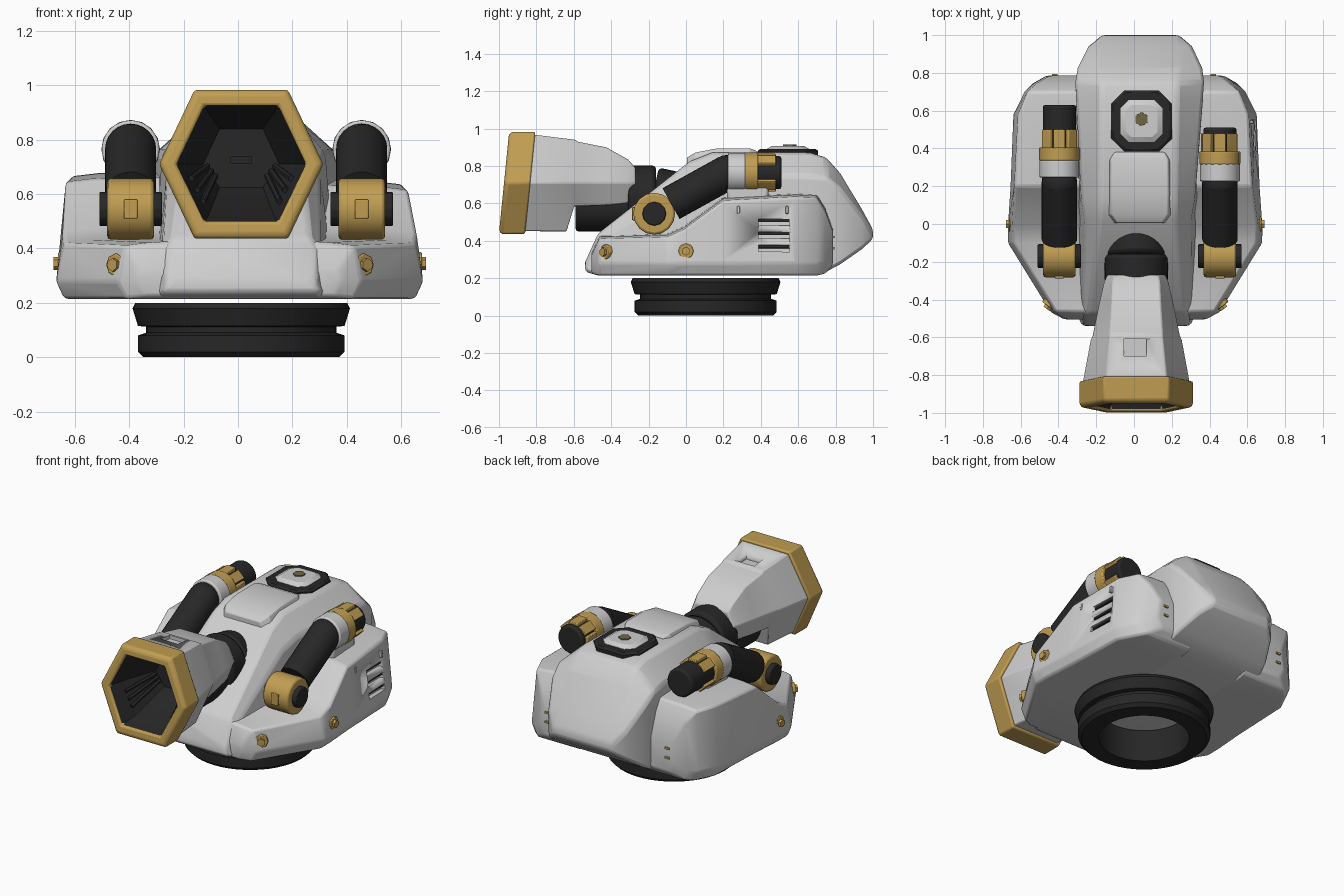
import bpy, bmesh, math
from mathutils import Vector, Matrix

if "Cube" in bpy.data.objects:
    bpy.data.objects.remove(bpy.data.objects["Cube"])

def material(name, rgb):
    m = bpy.data.materials.new(name)
    m.diffuse_color = (*rgb, 1)
    m.use_nodes = True
    m.node_tree.nodes["Principled BSDF"].inputs["Base Color"].default_value = m.diffuse_color
    return m

WHITE = material("light grey armour", (0.62, 0.62, 0.62))
BLACK = material("black metal", (0.02, 0.02, 0.021))
GOLD = material("gold trim", (0.53, 0.34, 0.085))
BRONZE = material("dark bronze", (0.16, 0.13, 0.06))

def finish(name, bm, mat, bevel=0, segs=2):
    bmesh.ops.recalc_face_normals(bm, faces=bm.faces)
    me = bpy.data.meshes.new(name)
    bm.to_mesh(me)
    bm.free()
    me.materials.append(mat)
    me.polygons.foreach_set("use_smooth", [True] * len(me.polygons))
    me.set_sharp_from_angle(angle=math.radians(30))
    ob = bpy.data.objects.new(name, me)
    bpy.context.collection.objects.link(ob)
    if bevel:
        b = ob.modifiers.new("bevel", 'BEVEL')
        b.width, b.segments, b.limit_method = bevel, segs, 'ANGLE'
        b.angle_limit = math.radians(25)
    return ob

def loft(name, rings, mat, bevel=0, caps=(True, True)):
    """Skin a list of equal-length point rings."""
    bm = bmesh.new()
    vs = [[bm.verts.new(p) for p in r] for r in rings]
    n = len(rings[0])
    for a, b in zip(vs, vs[1:]):
        for i in range(n):
            bm.faces.new((a[i], a[(i + 1) % n], b[(i + 1) % n], b[i]))
    if caps[0]:
        bm.faces.new(vs[0])
    if caps[1]:
        bm.faces.new(vs[-1])
    return finish(name, bm, mat, bevel)

def cyl(name, p1, p2, r, mat, n=32, r2=None, bevel=0, spin=0):
    p1, p2 = Vector(p1), Vector(p2)
    bm = bmesh.new()
    rot = (p2 - p1).to_track_quat('Z', 'Y').to_matrix().to_4x4()
    bmesh.ops.create_cone(bm, cap_ends=True, segments=n, radius1=r, radius2=r if r2 is None else r2,
                          depth=(p2 - p1).length,
                          matrix=Matrix.Translation((p1 + p2) / 2) @ rot @ Matrix.Rotation(spin, 4, 'Z'))
    return finish(name, bm, mat, bevel)

def box(name, c, size, mat, rot=None, bevel=0):
    bm = bmesh.new()
    m = Matrix.Translation(c) @ (rot or Matrix()) @ Matrix.Diagonal((*size, 1))
    bmesh.ops.create_cube(bm, size=1, matrix=m)
    return finish(name, bm, mat, bevel)

def cut(ob, cutter):
    cutter.hide_render = True
    cutter.hide_set(True)
    cutter.display_type = 'WIRE'
    m = ob.modifiers.new("cut", 'BOOLEAN')
    m.operation, m.object, m.solver = 'DIFFERENCE', cutter, 'EXACT'

CX = 0.012

# base ring, turned profile
prof = [(.36, 0), (.38, .02), (.38, .08), (.35, .09), (.35, .112), (.38, .115), (.40, .18),
        (.39, .2), (.26, .2), (.26, 0)]
N = 48
rings = [[(CX + r * math.cos(2 * math.pi * i / N), .105 + r * math.sin(2 * math.pi * i / N), z)
          for i in range(N)] for r, z in prof]
loft("base_ring", rings + rings[:1], BLACK, caps=(False, False))

# centre hull: y, bottom z, bottom half width, shoulder half width, shoulder z, top half width, top z
hull = [(-.54, .235, .28, .285, .26, .26, .285), (-.47, .215, .32, .29, .40, .25, .44),
        (.02, .215, .34, .28, .70, .205, .825), (.14, .215, .34, .30, .75, .20, .872),
        (.66, .215, .34, .335, .75, .20, .872), (.75, .235, .34, .34, .74, .20, .845),
        (.825, .275, .325, .33, .68, .21, .76), (.94, .355, .27, .275, .535, .20, .57),
        (1.0, .41, .20, .205, .435, .19, .46)]
rings = []
for y, zb, wb, ws, zs, wt, zt in hull:
    c = CX + .022 * (y + .5) / 1.5
    rings.append([(c + x, y, z) for x, z in
                  ((-wb, zb), (-ws, zs), (-wt, zt), (wt, zt), (ws, zs), (wb, zb))])
loft("centre_hull", rings, WHITE, .018)

# roof plate, bent down at the front
plate = [(.005, .845, .14), (.05, .872, .17), (.16, .893, .172), (.34, .895, .17), (.38, .88, .15)]
loft("roof_plate", [[(.03 - w, y, z - .05), (.03 - w + .02, y, z), (.03 + w - .02, y, z), (.03 + w, y, z - .05)]
                    for y, z, w in plate], WHITE, .006)

# roof hatch: chamfered squares and a hexagonal bolt
def chamfered(r, c, z):
    return [(.04 + x, .545 + y, z) for x, y in ((r, -r + c), (r, r - c), (r - c, r), (-r + c, r), (-r, r - c),
                                                (-r, -r + c), (-r + c, -r), (r - c, -r))]
loft("hatch_ring", [chamfered(.162, .07, .84), chamfered(.162, .07, .88), chamfered(.15, .065, .89)], BLACK)
loft("hatch_lid", [chamfered(.112, .045, .86), chamfered(.112, .045, .892), chamfered(.085, .03, .908)], WHITE)
cyl("hatch_bolt", (.04, .555, .88), (.04, .555, .914), .04, BRONZE, 6, r2=.036)

# side pods: y, outer x, top outer x, top z, bottom z
pod = [(-.505, .375, .36, .32, .225), (-.465, .45, .42, .41, .215), (-.1, .675, .645, .42, .215),
       (-.01, .675, .65, .46, .215), (.2, .66, .62, .615, .215), (.58, .645, .60, .635, .215),
       (.70, .585, .55, .63, .215), (.745, .54, .50, .56, .225), (.785, .47, .45, .45, .27)]
for s, side in ((1, "right"), (-1, "left")):
    rings = []
    for y, xo, xt, zt, zb in pod:
        if s < 0 and zt > .5:
            xt, zt = xt + .02, zt + .03
        zl = min(zb + .065, zt - .02)
        rings.append([(s * x + CX * .5, y, z) for x, z in
                      ((.2, zb), (xo - .03, zb), (xo, zl), (xt, zt), (xt - .1, zt + .012), (.2, zt + .02))])
    p = loft(side + "_pod", rings, WHITE, .012)
    tilt = Matrix.Rotation(-s * .12, 4, 'Y')
    # louvred vents, right side only
    for i, z in enumerate((.50, .43, .36) if s > 0 else ()):
        x = s * (.652 - .127 * (z - .28)) + CX * .5
        cut(p, box(f"{side}_vent_cutter_{i}", (x, .47, z), (.07, .165, .036), WHITE, tilt))
        box(f"{side}_vent_dark_{i}", (x - s * .022, .47, z + .010), (.016, .165, .018), BLACK, tilt)
    # small lugs on the upper wall
    for y in (.28, .54) if s > 0 else ():
        box(f"{side}_lug", (s * .617 + CX * .5, y, .565), (.02, .015, .04), WHITE, tilt, .003)
    # side and front bolts
    for nm, c, d in (("side", (s * .655, 0, .345), Vector((s, 0, 0))),
                     ("front", (s * .452, -.425, .34), Vector((s * .6, -.8, 0)))):
        c = Vector(c) + Vector((CX * .6, 0, 0))
        cyl(f"{side}_{nm}_bolt_base", c - d * .03, c + d * .014, .042, GOLD, 8, bevel=.004)
        cyl(f"{side}_{nm}_bolt_head", c, c + d * .03, .024, GOLD, 6)
    # tiny rear fasteners
    for z in (.36, .42):
        box(f"{side}_rear_fastener", (s * .42, .787, z), (.03, .012, .012), GOLD)

# piston arms
for side, ax, s, sh, end in (("right", .455, 1, 0, .51), ("left", -.395, -1, .02, .63)):
    jy, jz, tz = -.17, .545, .765
    cyl(side + "_arm_joint", (ax - .086, jy, jz), (ax + .086, jy, jz), .112, GOLD, 16, bevel=.012)
    cyl(side + "_arm_pin", (ax - .115, jy, jz), (ax + .115, jy, jz), .064, BLACK, 12, bevel=.006)
    box(side + "_joint_tab", (ax, jy - .108, jz), (.05, .02, .07), GOLD, bevel=.004)
    cyl(side + "_arm_tube", (ax, jy + .09, jz + .054), (ax, .22, tz), .094, BLACK)
    bm = bmesh.new()
    bmesh.ops.create_uvsphere(bm, u_segments=24, v_segments=12, radius=.094,
                              matrix=Matrix.Translation((ax, .22, tz)))
    finish(side + "_arm_bend", bm, BLACK)
    cyl(side + "_arm_rod", (ax, .22, tz), (ax, end, tz), .088, BLACK, bevel=.012)
    cyl(side + "_white_collar", (ax, .225 + sh, tz), (ax, .32 + sh, tz), .106, WHITE, bevel=.008)
    cyl(side + "_gold_collar", (ax, .315 + sh, tz), (ax, .385 + sh, tz), .108, GOLD, 16, bevel=.006)
    # clamp blocks around the collar, open on the outer side
    for k in range(1, 8):
        a = k * math.pi / 4
        d = Vector((s * math.cos(a), 0, math.sin(a)))
        box(f"{side}_clamp_{k}", Vector((ax, .43 + sh, tz)) + d * .089, (.024, .10, .062), GOLD,
            Matrix.Rotation(-math.atan2(d.z, d.x), 4, 'Y'), .004)
    # saddle carrying the arm on the pod
    box(side + "_arm_saddle", (ax, .33, .66), (.12, .22, .10), WHITE, bevel=.015)

# barrel: hexagonal sections, face leaning back slightly
def hexa(y, rx, zb, zt, top=.57, bot=.57, lean=.1):
    zm = .71
    pts = ((-rx, zm), (-rx * top, zt), (rx * top, zt), (rx, zm), (rx * bot, zb), (-rx * bot, zb))
    return [(CX + x, y + lean * (z - .44), z) for x, z in pts]

shell = loft("barrel_shell", [hexa(-.87, .285, .452, .968), hexa(-.64, .242, .45, .94),
                              hexa(-.605, .232, .585, .93, .6, .75, .05), hexa(-.44, .20, .59, .90, .65, .75, .03),
                              hexa(-.31, .172, .60, .835, .72, .75, 0), hexa(-.27, .155, .62, .79, .75, .75, 0)],
             WHITE, .008)
cut(shell, box("barrel_slot_cutter", (CX - .005, -.655, .95), (.12, .09, .06), WHITE))
cut(shell, loft("barrel_bore_cutter", [hexa(-1.0, .238, .50, .925), hexa(-.88, .215, .515, .905),
                                       hexa(-.63, .15, .615, .85, lean=0)], WHITE))
loft("barrel_rim", [hexa(-.86, .25, .49, .935), hexa(-.86, .302, .437, .983), hexa(-.985, .302, .436, .983),
                    hexa(-1.0, .285, .453, .967), hexa(-1.0, .24, .497, .927), hexa(-.86, .225, .51, .91),
                    hexa(-.86, .25, .49, .935)], GOLD, .009, caps=(False, False))
loft("barrel_bore", [hexa(-.992, .24, .497, .927), hexa(-.88, .212, .52, .90),
                     hexa(-.64, .14, .625, .84, lean=0)], BLACK, caps=(False, True))
box("bore_emitter", (CX, -.645, .725), (.08, .03, .025), BLACK)
# ribs on the lower bore walls
for s in (-1, 1):
    for t in (.25, .5, .75):
        x, z = .12 + .085 * t, .53 + .17 * t
        cyl("bore_rib", (CX + s * x, -.88, z), (CX + s * x * .68, -.66, .65 + .07 * t), .012, BLACK, 6)

# neck joining barrel to hull
cyl("neck_lower", (CX, -.59, .585), (CX, -.1, .585), .135, BLACK, bevel=.015)
cyl("neck_joint", (CX, -.31, .635), (CX, -.16, .635), .168, BLACK, bevel=.02)
cyl("neck_socket", (CX, -.18, .63), (CX, -.04, .60), .165, BLACK, bevel=.02)
